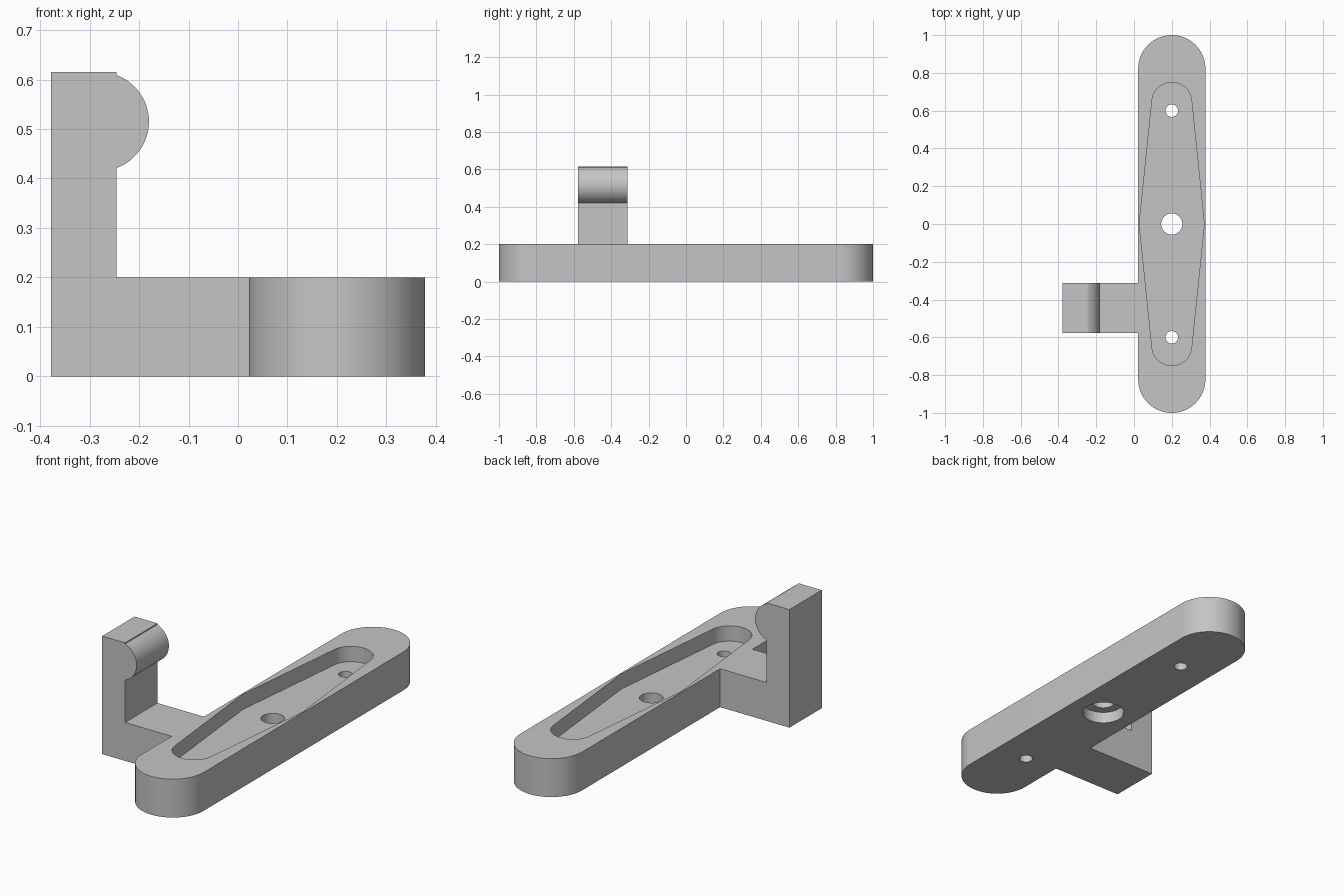
import bpy
import bmesh
from math import pi, sin, cos, acos, atan2, hypot, radians
from mathutils import Vector

cube = bpy.data.objects.get("Cube")
if cube:
    bpy.data.objects.remove(cube, do_unlink=True)

grey = bpy.data.materials.new("plain grey")
grey.use_nodes = True
colour = (0.56, 0.56, 0.56, 1)
grey.diffuse_color = colour
grey.node_tree.nodes["Principled BSDF"].inputs["Base Color"].default_value = colour

CX = 0.2  # centre line of the plate


def arc(cx, cy, r, start, end, steps):
    return [(cx + r * cos(start + (end - start) * i / steps),
             cy + r * sin(start + (end - start) * i / steps)) for i in range(steps + 1)]


def prism(name, points, low, high, along="z"):
    """Extrude a closed 2D profile along z, or an x-z profile along y."""
    def place(p, d):
        return (p[0], p[1], d) if along == "z" else (p[0], d, p[1])
    bm = bmesh.new()
    face = bm.faces.new([bm.verts.new(place(p, low)) for p in points])
    new = bmesh.ops.extrude_face_region(bm, geom=[face])["geom"]
    shift = Vector(place((0, 0), high - low))
    bmesh.ops.translate(bm, verts=[v for v in new if isinstance(v, bmesh.types.BMVert)], vec=shift)
    bmesh.ops.recalc_face_normals(bm, faces=bm.faces)
    mesh = bpy.data.meshes.new(name)
    bm.to_mesh(mesh)
    bm.free()
    mesh.materials.append(grey)
    obj = bpy.data.objects.new(name, mesh)
    bpy.context.collection.objects.link(obj)
    return obj


def combine(target, other, operation):
    """Apply a boolean and discard the helper."""
    mod = target.modifiers.new(operation, "BOOLEAN")
    mod.operation = operation
    mod.solver = "EXACT"
    mod.object = other
    bpy.context.view_layer.objects.active = target
    bpy.ops.object.modifier_apply(modifier=mod.name)
    bpy.data.objects.remove(other, do_unlink=True)


def drill(target, y, r, low, high):
    circle = arc(CX, y, r, 0, 2 * pi, 48)[:-1]
    combine(target, prism("drill", circle, low, high), "DIFFERENCE")


# Long plate with round ends
R = 0.178
plate = prism("mounting_plate",
              arc(CX, 1 - R, R, 0, pi, 40) + arc(CX, R - 1, R, pi, 2 * pi, 40), 0, 0.2)

# Side arm, upright and rounded catch as one profile
hook = [(-0.378, 0), (0.04, 0), (0.04, 0.2), (-0.246, 0.2)]
hook += arc(-0.28, 0.515, 0.1, -radians(70), radians(70), 32)
hook += [(-0.246, 0.615), (-0.378, 0.615)]
combine(plate, prism("hook_arm", hook, -0.578, -0.312, "y"), "UNION")

# Tapered recess: widest in the middle, tangent to round ends
half, end_y, end_r = 0.172, 0.645, 0.105
tangent = atan2(-end_y, half) + acos(end_r / hypot(half, end_y))
recess = [(CX + half, 0)] + arc(CX, end_y, end_r, tangent, pi - tangent, 32)
recess += [(CX - half, 0)] + arc(CX, -end_y, end_r, pi + tangent, 2 * pi - tangent, 32)
combine(plate, prism("recess_cutter", recess, 0.12, 0.3), "DIFFERENCE")

# Centre hole with counterbore below, and two screw holes
drill(plate, 0, 0.102, -0.1, 0.06)
drill(plate, 0, 0.056, -0.1, 0.3)
for side in (-1, 1):
    drill(plate, side * 0.6, 0.033, -0.1, 0.3)

bpy.ops.object.select_all(action="DESELECT")
plate.select_set(True)
bpy.context.view_layer.objects.active = plate
bpy.ops.object.shade_smooth_by_angle(angle=radians(25))
